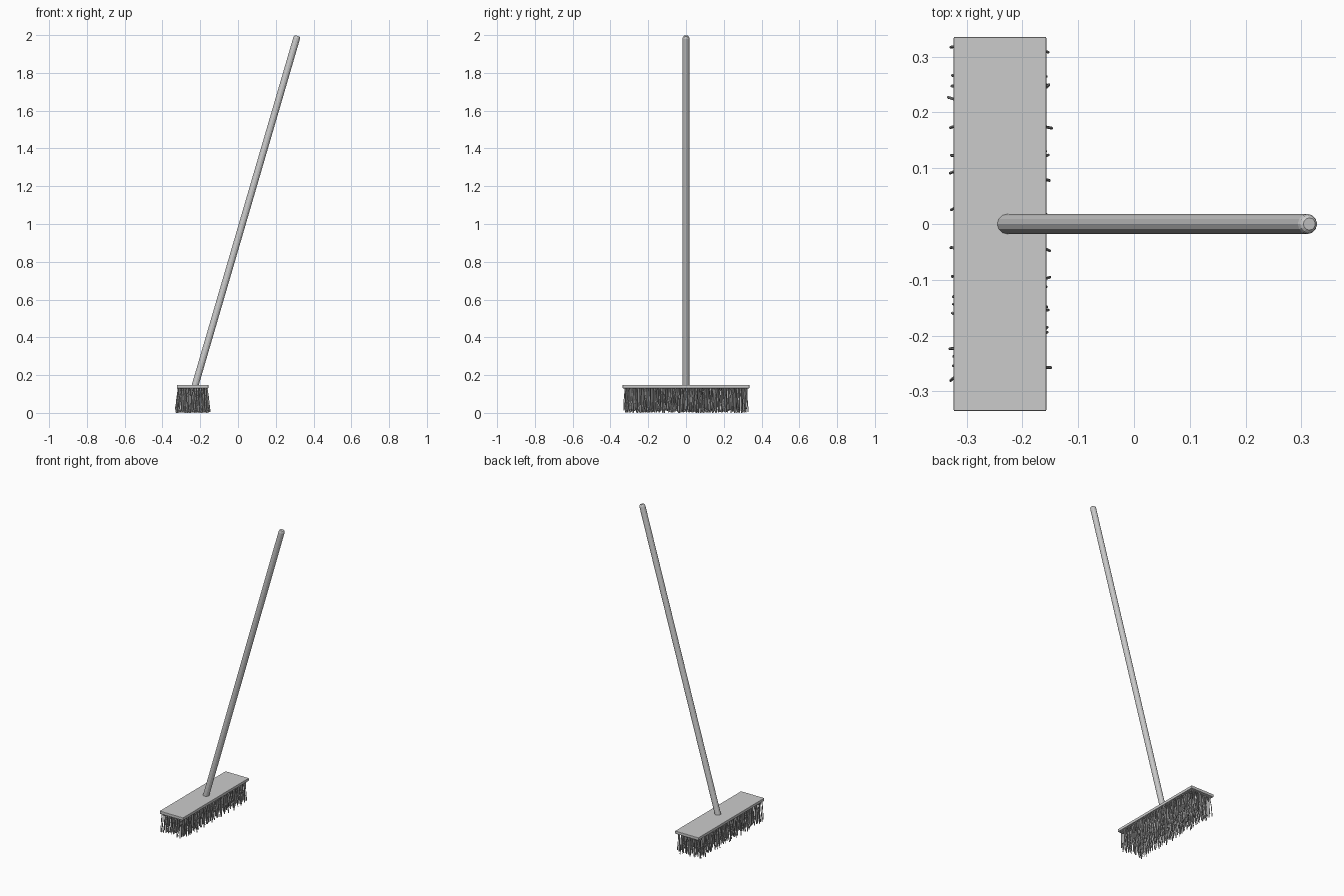
import bpy
import bmesh
import random
from mathutils import Vector

random.seed(7)

cube = bpy.data.objects.get("Cube")
if cube:
    bpy.data.objects.remove(cube, do_unlink=True)

HEAD_X = -0.24
HEAD_SIZE = Vector((0.166, 0.67, 0.018))
HEAD_BOTTOM = 0.13


def make_object(name, bm):
    mesh = bpy.data.meshes.new(name)
    bmesh.ops.recalc_face_normals(bm, faces=bm.faces)
    bm.to_mesh(mesh)
    bm.free()
    obj = bpy.data.objects.new(name, mesh)
    bpy.context.collection.objects.link(obj)
    return obj


def add_tube(bm, points, radii, sides):
    """Closed tube through the points, with one radius per point."""
    axis = (points[-1] - points[0]).normalized()
    turn = Vector((0, 0, 1)).rotation_difference(axis).to_matrix().to_4x4()
    rings = []
    for point, radius in zip(points, radii):
        ring = bmesh.ops.create_circle(bm, segments=sides, radius=radius)["verts"]
        bmesh.ops.transform(bm, matrix=turn, verts=ring)
        bmesh.ops.translate(bm, vec=point, verts=ring)
        rings.append(ring)
    for low, high in zip(rings, rings[1:]):
        for i in range(sides):
            j = (i + 1) % sides
            bm.faces.new((low[i], low[j], high[j], high[i]))
    bm.faces.new(rings[0])
    bm.faces.new(rings[-1])


# Flat wooden head with slightly eased edges
bm = bmesh.new()
block = bmesh.ops.create_cube(bm, size=1)["verts"]
bmesh.ops.scale(bm, vec=HEAD_SIZE, verts=block)
bmesh.ops.translate(bm, vec=(HEAD_X, 0, HEAD_BOTTOM + HEAD_SIZE.z / 2), verts=block)
head = make_object("brush_head", bm)
bevel = head.modifiers.new("eased_edges", "BEVEL")
bevel.width = 0.002
bevel.segments = 2

# Leaning handle with a rounded top end
foot = Vector((-0.23, 0, 0.135))
tip = Vector((0.314, 0, 1.996))
along = (tip - foot).normalized()
bm = bmesh.new()
add_tube(bm,
         [foot, tip - along * 0.012, tip - along * 0.004, tip],
         [0.018, 0.018, 0.0155, 0.011], 12)
make_object("handle", bm)

# Bristles in jittered rows, each bending a little on the way down
ROWS, COLUMNS = 12, 50
bm = bmesh.new()
for row in range(ROWS):
    for column in range(COLUMNS):
        u = 2 * row / (ROWS - 1) - 1
        v = 2 * column / (COLUMNS - 1) - 1
        root = Vector((HEAD_X + u * 0.073 + random.uniform(-0.004, 0.004),
                       v * 0.318 + random.uniform(-0.005, 0.005),
                       HEAD_BOTTOM + 0.003))
        end = Vector((root.x + u * 0.007 + random.uniform(-0.011, 0.011),
                      root.y + random.uniform(-0.007, 0.007),
                      random.uniform(0, 0.022)))
        middle = root.lerp(end, 0.5)
        middle.x += random.uniform(-0.003, 0.003)
        middle.y += random.uniform(-0.003, 0.003)
        add_tube(bm, [end, middle, root], [0.0026] * 3, 6)
lowest = min(vert.co.z for vert in bm.verts)
for vert in bm.verts:
    if vert.co.z < HEAD_BOTTOM / 2:
        vert.co.z -= lowest
make_object("bristles", bm)
